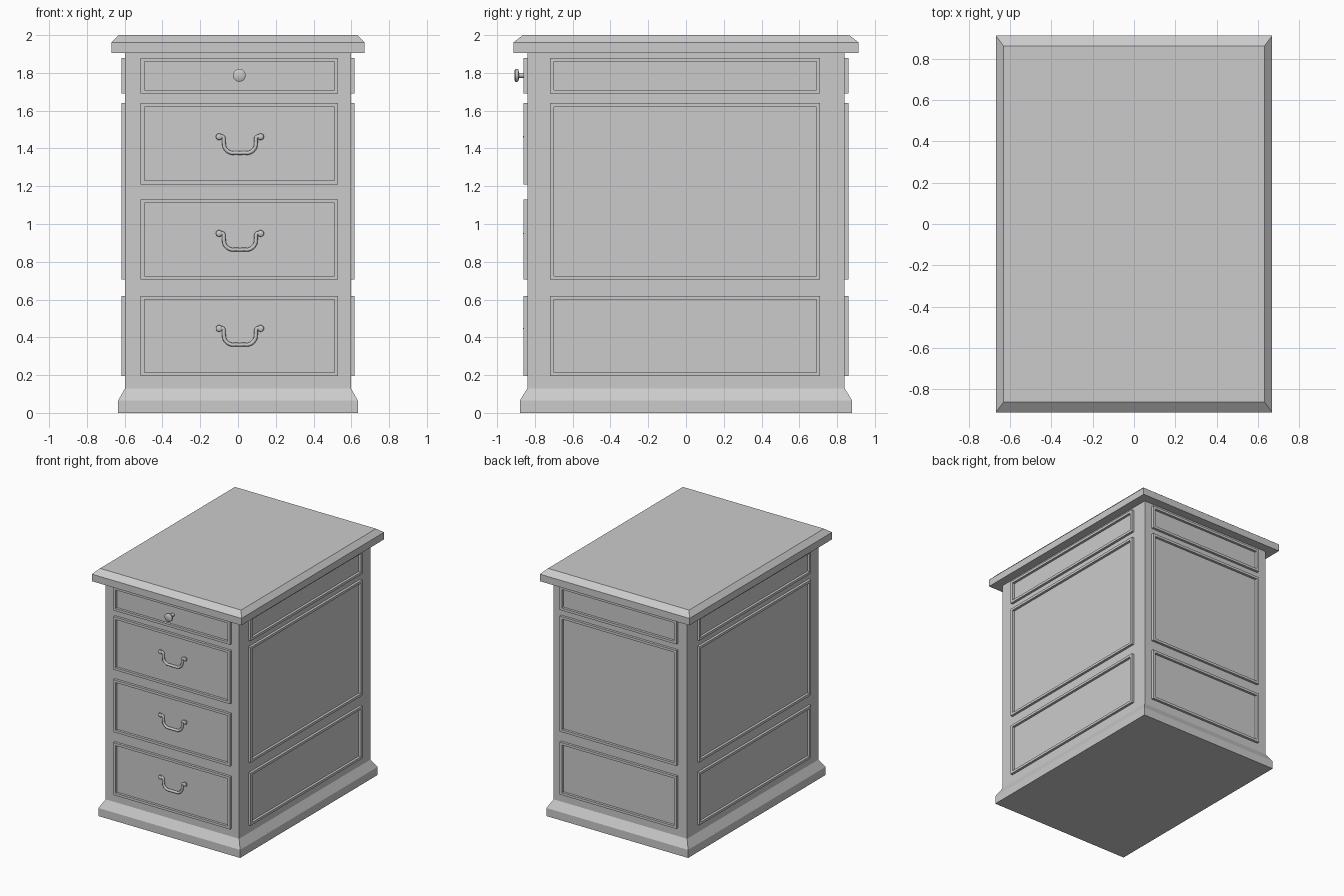
import bpy, bmesh, math
from mathutils import Vector, Matrix

if "Cube" in bpy.data.objects:
    bpy.data.objects.remove(bpy.data.objects["Cube"])


def make_object(name, bm):
    bmesh.ops.recalc_face_normals(bm, faces=bm.faces)
    mesh = bpy.data.meshes.new(name)
    bm.to_mesh(mesh)
    bm.free()
    obj = bpy.data.objects.new(name, mesh)
    bpy.context.collection.objects.link(obj)
    return obj


def smooth(obj):
    bpy.ops.object.select_all(action='DESELECT')
    obj.select_set(True)
    bpy.context.view_layer.objects.active = obj
    bpy.ops.object.shade_smooth_by_angle(angle=math.radians(40))


def stacked_block(name, sections):
    """Loft rectangular sections (half x, half y, z) into a closed block."""
    bm = bmesh.new()
    rings = [[bm.verts.new((sx * hx, sy * hy, z))
              for sx, sy in ((-1, -1), (1, -1), (1, 1), (-1, 1))]
             for hx, hy, z in sections]
    for a, b in zip(rings, rings[1:]):
        for i in range(4):
            j = (i + 1) % 4
            bm.faces.new((a[i], a[j], b[j], b[i]))
    bm.faces.new(rings[0])
    bm.faces.new(rings[-1])
    return make_object(name, bm)


def rim(name, u0, u1, z0, z1, place, width=0.02):
    """Raised rectangular moulding; place(u, z, d) maps it to a cabinet side."""
    bm = bmesh.new()
    loops = []
    for inset, d in ((0, 0), (0, 0.02), (width, 0.02), (width, 0)):
        a, b, c, e = u0 + inset, u1 - inset, z0 + inset, z1 - inset
        loops.append([bm.verts.new(place(u, z, d))
                      for u, z in ((a, c), (b, c), (b, e), (a, e))])
    for k in range(4):
        p, q = loops[k], loops[(k + 1) % 4]
        for i in range(4):
            j = (i + 1) % 4
            bm.faces.new((p[i], p[j], q[j], q[i]))
    return make_object(name, bm)


def lathe(name, profile, x, z, segments=20):
    """Spin (radius, y) points about an axis pointing to the front."""
    bm = bmesh.new()
    verts = [bm.verts.new((x + r, y, z)) for r, y in profile]
    edges = [bm.edges.new(pair) for pair in zip(verts, verts[1:])]
    bmesh.ops.spin(bm, geom=verts + edges, cent=(x, 0, z), axis=(0, 1, 0),
                   angle=2 * math.pi, steps=segments, use_duplicate=False)
    bmesh.ops.remove_doubles(bm, verts=bm.verts, dist=1e-5)
    obj = make_object(name, bm)
    smooth(obj)
    return obj


def bail(name, x, z):
    """Hanging drawer pull, a swept tube."""
    half = [(0.11, 0), (0.09, 0), (0.085, -0.03), (0.079, -0.06),
            (0.05, -0.084), (0.02, -0.085)]
    path = half + [(0, -0.086)] + [(-u, v) for u, v in reversed(half)]
    curve = bpy.data.curves.new(name, 'CURVE')
    curve.dimensions = '3D'
    curve.bevel_depth = 0.010
    curve.bevel_resolution = 2
    curve.resolution_u = 4
    curve.use_fill_caps = True
    spline = curve.splines.new('BEZIER')
    spline.bezier_points.add(len(path) - 1)
    for point, (u, v) in zip(spline.bezier_points, path):
        point.co = (x + u, -0.849, z + v)
        point.handle_left_type = point.handle_right_type = 'AUTO'
    obj = bpy.data.objects.new(name, curve)
    bpy.context.collection.objects.link(obj)


# Plinth, carcass and bevelled top
stacked_block("plinth", [(0.635, 0.88, 0), (0.635, 0.88, 0.065), (0.598, 0.84, 0.13)])
stacked_block("carcass", [(0.598, 0.84, 0.10), (0.598, 0.84, 1.92)])
stacked_block("top", [(0.67, 0.913, 1.905), (0.67, 0.913, 1.962), (0.632, 0.863, 2.0)])

# Mouldings on all four sides
drawer_rows = [(0.195, 0.62), (0.705, 1.13), (1.21, 1.64), (1.69, 1.88)]
panel_rows = [(0.195, 0.62), (0.705, 1.64), (1.69, 1.88)]
sides = {
    "drawer_front": (drawer_rows, -0.515, 0.53, lambda u, z, d: (u, -0.84 - d, z)),
    "back_panel": (panel_rows, -0.515, 0.53, lambda u, z, d: (u, 0.84 + d, z)),
    "right_panel": (panel_rows, -0.72, 0.71, lambda u, z, d: (0.598 + d, u, z)),
    "left_panel": (panel_rows, -0.72, 0.71, lambda u, z, d: (-0.598 - d, u, z)),
}
for label, (rows, u0, u1, place) in sides.items():
    for n, (z0, z1) in enumerate(rows, 1):
        rim(f"{label}_rim_{n}", u0, u1, z0, z1, place)

# Top drawer knob
lathe("knob", [(0, -0.908), (0.028, -0.907), (0.034, -0.902), (0.034, -0.892),
               (0.030, -0.887), (0.013, -0.884), (0.013, -0.838), (0, -0.838)],
      0.007, 1.787)

# Bail handles with round posts
for n, z in enumerate((0.447, 0.95, 1.462), 1):
    bail(f"handle_{n}", 0.01, z)
    for side, label in ((-1, "left"), (1, "right")):
        lathe(f"handle_{n}_{label}_post",
              [(0, -0.862), (0.009, -0.861), (0.016, -0.857), (0.018, -0.851),
               (0.015, -0.845), (0.011, -0.838), (0, -0.838)],
              0.01 + side * 0.11, z, 16)
